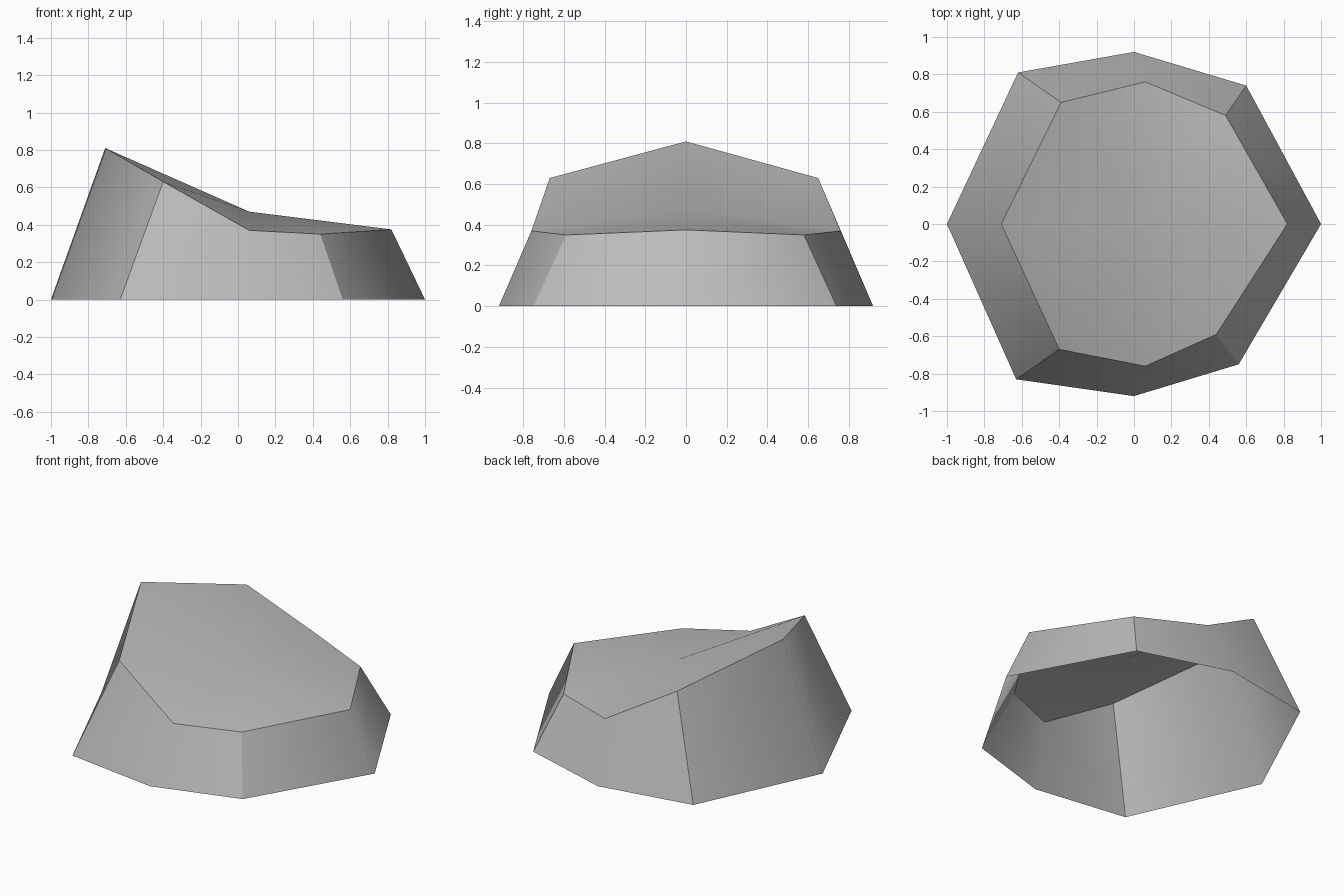
import bpy
import bmesh

# Remove the default cube
default_cube = bpy.data.objects.get("Cube")
if default_cube:
    bpy.data.objects.remove(default_cube, do_unlink=True)

# Stone material
stone = bpy.data.materials.new("stone_grey")
stone.use_nodes = True
grey = (0.5, 0.5, 0.5, 1.0)
stone.diffuse_color = grey
shader = next(n for n in stone.node_tree.nodes if n.type == "BSDF_PRINCIPLED")
shader.inputs["Base Color"].default_value = grey

# Eight-sided outlines of the foot and the rim, counter-clockwise from the tall end
foot_outline = [(-1, 0), (-.63, -.83), (0, -.92), (.56, -.75),
                (1, 0), (.6, .74), (0, .92), (-.62, .81)]
rim_outline = [(-.71, 0, .81), (-.4, -.67, .63), (.06, -.76, .37), (.44, -.59, .35),
               (.82, 0, .375), (.49, .58, .35), (.06, .76, .37), (-.39, .65, .63)]
crown_point = (.06, 0, .47)

bm = bmesh.new()
foot = [bm.verts.new((x, y, 0)) for x, y in foot_outline]
rim = [bm.verts.new(point) for point in rim_outline]
crown = bm.verts.new(crown_point)

# Sloping walls, open underneath, and a gently crowned top
count = len(foot)
for i in range(count):
    j = (i + 1) % count
    bm.faces.new((foot[i], foot[j], rim[j], rim[i]))
    bm.faces.new((rim[i], rim[j], crown))
for face in bm.faces:
    face.smooth = True

# Hard edges around the rim and at the four corners
for i in range(count):
    bm.edges.get((rim[i], rim[(i + 1) % count])).smooth = False
    if i % 2:
        bm.edges.get((foot[i], rim[i])).smooth = False

mesh = bpy.data.meshes.new("rock")
bm.to_mesh(mesh)
bm.free()
mesh.materials.append(stone)
rock = bpy.data.objects.new("rock", mesh)
bpy.context.collection.objects.link(rock)
